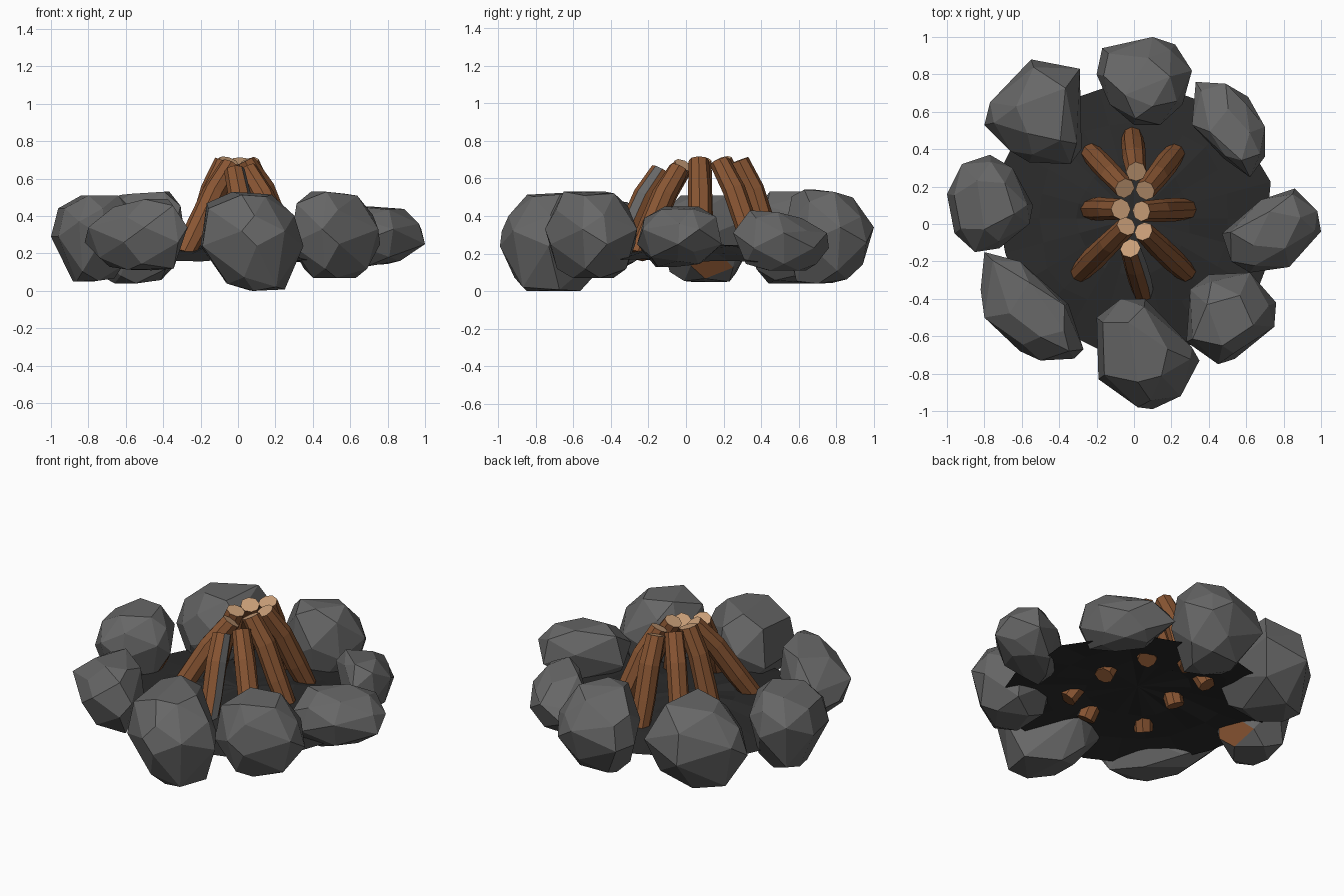
import bpy, bmesh, math, random
from mathutils import Vector

if "Cube" in bpy.data.objects:
    bpy.data.objects.remove(bpy.data.objects["Cube"])

random.seed(4)


def material(name, rgb):
    m = bpy.data.materials.new(name)
    m.diffuse_color = (*rgb, 1)
    m.use_nodes = True
    m.node_tree.nodes["Principled BSDF"].inputs["Base Color"].default_value = m.diffuse_color
    return m


STONE = material("stone grey", (0.135, 0.135, 0.135))
BARK = material("bark brown", (0.25, 0.092, 0.033))
WOOD = material("cut wood", (0.58, 0.34, 0.185))
ASH = material("ash black", (0.024, 0.024, 0.024))


def finish(name, bm, mats):
    mesh = bpy.data.meshes.new(name)
    bm.to_mesh(mesh)
    bm.free()
    for m in mats:
        mesh.materials.append(m)
    ob = bpy.data.objects.new(name, mesh)
    bpy.context.collection.objects.link(ob)
    return ob


def rock(name, outline, low, high, waist, peak, tilt=(0, 0), under=(0, 0), bark_dir=None):
    """Faceted boulder: hull of a zigzag waist, two upper and two lower rings.
    tilt and under are the x and y slopes of the top and the underside."""
    bm = bmesh.new()
    pts = [Vector(p) for p in outline]
    c = sum(pts, Vector((0, 0))) / len(pts)
    peak, tilt, under = Vector(peak), Vector(tilt), Vector(under)
    for i, p in enumerate(pts):
        zig = 0.04 if i % 2 else -0.04
        bm.verts.new((*p, waist + zig))
        h, d = high - waist, waist - low
        if i % 2:
            top, tz = peak.lerp(p, 0.55), high
            bot, bz = c.lerp(p, 0.75), low + 0.22 * d
        else:
            top, tz = peak.lerp(p, 0.85), waist + 0.62 * h
            bot, bz = c.lerp(p, 0.48), low
        tz = min(high, tz + tilt.dot(top - peak))
        bz = max(low, bz + under.dot(bot - c))
        bm.verts.new((*top, tz))
        bm.verts.new((*bot, bz))
    res = bmesh.ops.convex_hull(bm, input=bm.verts[:])
    loose = {v for v in res["geom_interior"] + res["geom_unused"]
             if isinstance(v, bmesh.types.BMVert)}
    bmesh.ops.delete(bm, geom=list(loose), context='VERTS')
    bmesh.ops.dissolve_limit(bm, angle_limit=math.radians(11),
                             verts=bm.verts[:], edges=bm.edges[:])
    bmesh.ops.recalc_face_normals(bm, faces=bm.faces[:])
    # One underside facet is stained with bark
    if bark_dir:
        d = Vector(bark_dir).normalized()
        max(bm.faces, key=lambda f: f.normal.dot(d)).material_index = 1
    finish(name, bm, [STONE, BARK])


def log(name, top, foot, streak=False):
    """Slightly bent eight-sided log with pale cut top."""
    bm = bmesh.new()
    top, foot = Vector(top), Vector(foot)
    axis = (top - foot).normalized()
    side = axis.orthogonal().normalized()
    up = axis.cross(side)
    out = Vector((foot.x - top.x, foot.y - top.y, 0)).normalized()
    rings = []
    for t, r, bend in ((0, .054, 0), (.3, .062, .005), (.7, .061, .02), (1, .054, 0)):
        mid = foot.lerp(top, t) + out * bend
        rings.append([bm.verts.new(mid + (side * math.cos(a) + up * math.sin(a))
                                   * r * random.uniform(.95, 1.05))
                      for a in (math.tau * k / 8 for k in range(8))])
    for a, b in zip(rings, rings[1:]):
        for k in range(8):
            n = (k + 1) % 8
            bm.faces.new((a[k], a[n], b[n], b[k]))
    bm.faces.new(rings[0][::-1])
    bm.faces.new(rings[-1]).material_index = 1
    bmesh.ops.recalc_face_normals(bm, faces=bm.faces[:])
    # Grey streak along one side of the front log
    if streak:
        for f in bm.faces:
            if len(f.verts) == 4 and f.normal.dot(Vector((.75, -.6, .25))) > 0.9:
                f.material_index = 2
    finish(name, bm, [BARK, WOOD, STONE])


# Ash bed: shallow dome with a ragged rim
bm = bmesh.new()
centre = bm.verts.new((0, 0.03, 0.25))
N = 24
prev = None
for r, z in ((0.3, 0.235), (0.52, 0.2), (0.74, 0.165)):
    ring = []
    for k in range(N):
        a = math.tau * k / N
        rr = r * random.uniform(0.96, 1.04)
        ring.append(bm.verts.new((rr * math.cos(a), 0.03 + rr * math.sin(a),
                                  z + random.uniform(-0.012, 0.012))))
    for k in range(N):
        n = (k + 1) % N
        if prev:
            bm.faces.new((prev[k], ring[k], ring[n], prev[n]))
        else:
            bm.faces.new((centre, ring[k], ring[n]))
    prev = ring
finish("ash_bed", bm, [ASH])

# Ring of stones
rock("back_stone", [(-.17, .94), (.10, 1), (.22, .96), (.31, .82), (.26, .64),
                    (.14, .53), (0, .53), (-.13, .64), (-.2, .8)],
     .04, .54, .30, (.05, .75), tilt=(0, -.3), under=(0, .25))
rock("back_right_stone", [(.33, .76), (.49, .75), (.61, .68), (.70, .52),
                          (.70, .36), (.62, .25), (.48, .35), (.31, .53)],
     .11, .43, .27, (.52, .45), tilt=(0, -.25))
rock("right_stone", [(.47, -.05), (.68, .13), (.86, .19), (.98, .07),
                     (1, -.04), (.83, -.23), (.62, -.26), (.52, -.2)],
     .13, .45, .29, (.78, -.01), tilt=(-.15, .1), under=(.25, 0))
rock("front_right_stone", [(.28, -.63), (.3, -.35), (.4, -.27), (.62, -.26),
                           (.76, -.42), (.75, -.55), (.54, -.72), (.45, -.75)],
     .07, .53, .29, (.50, -.53), tilt=(-.15, 0))
rock("front_stone", [(-.2, -.5), (-.07, -.4), (.06, -.4), (.31, -.66), (.35, -.73),
                     (.25, -.92), (.1, -.99), (.02, -.98), (-.19, -.83)],
     0, .53, .28, (.02, -.68), tilt=(-.1, .1), under=(-.3, 0))
rock("front_left_stone", [(-.8, -.15), (-.61, -.2), (-.35, -.43), (-.27, -.67),
                          (-.32, -.72), (-.5, -.73), (-.61, -.68), (-.8, -.5),
                          (-.82, -.35)],
     .11, .49, .30, (-.50, -.45), tilt=(.25, 0), under=(-.15, 0))
rock("left_stone", [(-1, .16), (-.92, .32), (-.77, .37), (-.65, .3), (-.54, .1),
                    (-.56, 0), (-.72, -.13), (-.85, -.15), (-.96, -.05)],
     .05, .51, .33, (-.74, .12), under=(.15, 0), bark_dir=(.8, .35, -.5))
rock("back_left_stone", [(-.55, .88), (-.29, .83), (-.28, .4), (-.34, .32),
                         (-.56, .33), (-.66, .39), (-.8, .53), (-.77, .65)],
     .04, .53, .29, (-.46, .60), tilt=(.1, 0), under=(.15, 0))

# Leaning logs: top x, y, z then foot x, y
LOGS = {
    "back_log": (.01, .28, .695, -.01, .47),
    "back_right_log": (.06, .18, .69, .22, .38),
    "right_log": (.04, .07, .695, .29, .08),
    "front_right_log": (.05, -.04, .65, .28, -.26),
    "front_log": (-.02, -.13, .645, .05, -.37),
    "front_left_log": (-.04, -.01, .67, -.29, -.26),
    "left_log": (-.07, .08, .695, -.24, .08),
    "back_left_log": (-.05, .19, .695, -.23, .38),
}
for name, (tx, ty, tz, fx, fy) in LOGS.items():
    log(name, (tx, ty, tz), (fx, fy, 0.19), name == "front_log")
